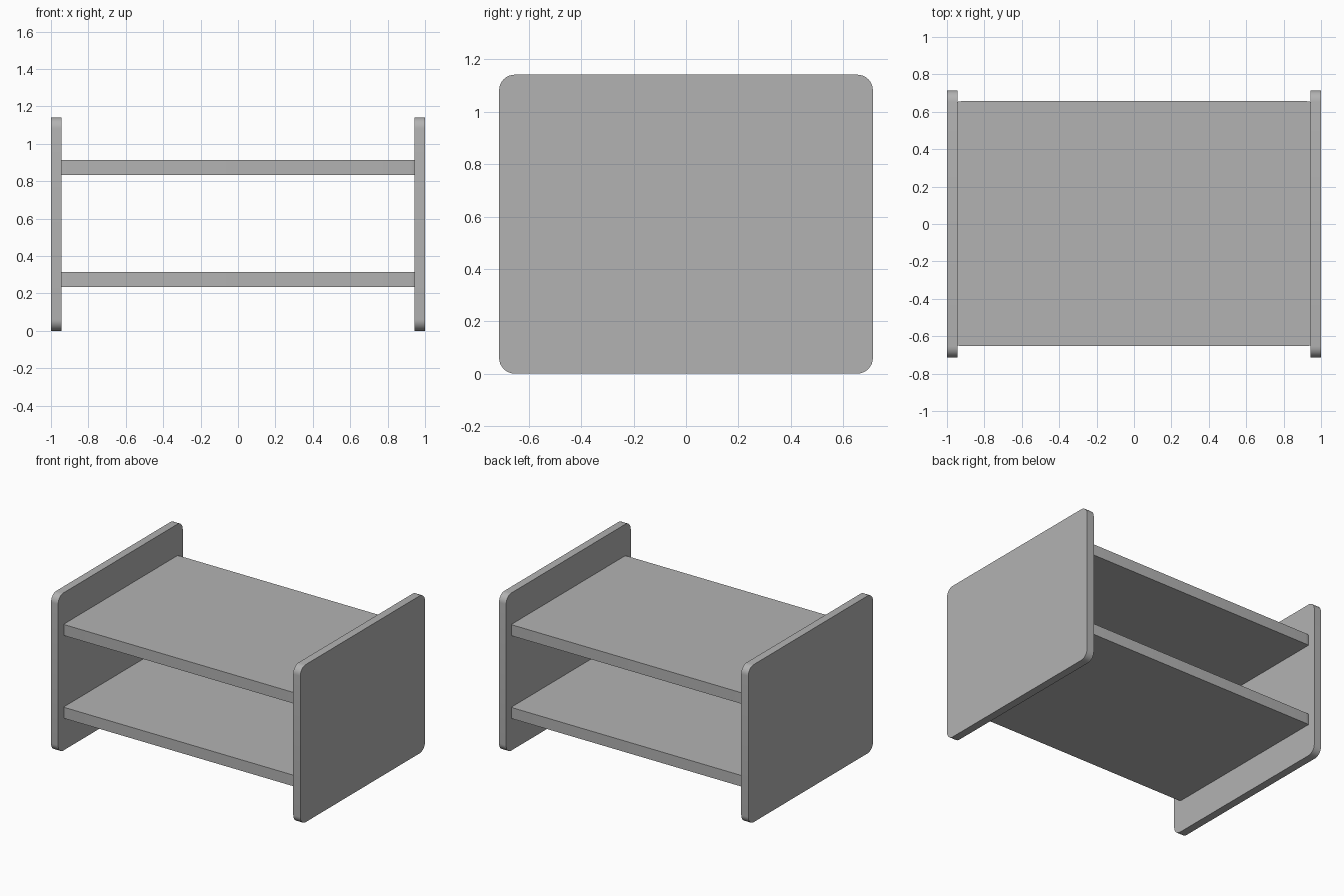
import bpy
import bmesh
from math import cos, sin, pi
from mathutils import Matrix

cube = bpy.data.objects.get("Cube")
if cube:
    bpy.data.objects.remove(cube, do_unlink=True)

grey = bpy.data.materials.new("plain grey")
grey.use_nodes = True
colour = (0.45, 0.45, 0.45, 1)
grey.diffuse_color = colour
grey.node_tree.nodes["Principled BSDF"].inputs["Base Color"].default_value = colour


def rounded_board(name, width, depth, thick, radius, matrix, steps=8):
    """Flat board with rounded corners, centred on its own origin."""
    bm = bmesh.new()
    verts = []
    for corner, (sx, sy) in enumerate([(1, 1), (-1, 1), (-1, -1), (1, -1)]):
        for i in range(steps + 1):
            a = (corner + i / steps) * pi / 2
            verts.append(bm.verts.new((sx * (width / 2 - radius) + radius * cos(a),
                                       sy * (depth / 2 - radius) + radius * sin(a),
                                       -thick / 2)))
    base = bm.faces.new(verts)
    top = bmesh.ops.extrude_face_region(bm, geom=[base])["geom"]
    bmesh.ops.translate(bm, vec=(0, 0, thick),
                        verts=[v for v in top if isinstance(v, bmesh.types.BMVert)])
    bmesh.ops.recalc_face_normals(bm, faces=bm.faces)
    bm.transform(matrix)
    mesh = bpy.data.meshes.new(name)
    bm.to_mesh(mesh)
    bm.free()
    mesh.materials.append(grey)
    obj = bpy.data.objects.new(name, mesh)
    bpy.context.collection.objects.link(obj)
    bpy.ops.object.select_all(action="DESELECT")
    obj.select_set(True)
    bpy.context.view_layer.objects.active = obj
    bpy.ops.object.shade_smooth_by_angle()


# Upright side panels
for name, side in (("left_panel", 1), ("right_panel", -1)):
    place = Matrix.Translation((side * 0.9715, 0, 0.571)) @ Matrix.Rotation(pi / 2, 4, "Y")
    rounded_board(name, 1.142, 1.428, 0.057, 0.06, place)

# Shelves, housed in the panels
for name, z in (("lower_shelf", 0.274), ("upper_shelf", 0.874)):
    rounded_board(name, 1.998, 1.31, 0.08, 0.08, Matrix.Translation((0, 0.002, z)))
